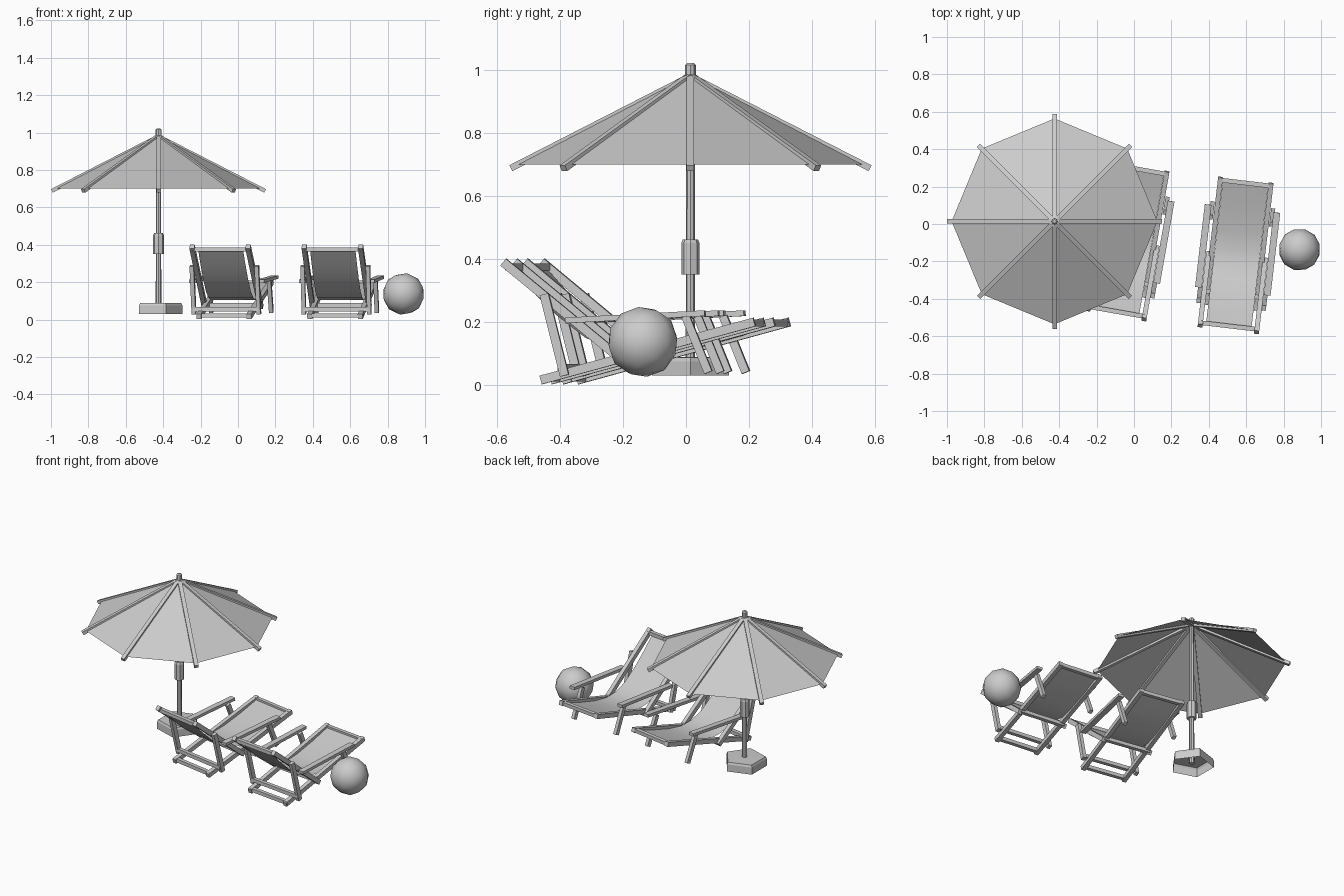
import bpy, bmesh, math
from mathutils import Matrix, Vector

if "Cube" in bpy.data.objects:
    bpy.data.objects.remove(bpy.data.objects["Cube"])


def make_object(name, bm, matrix=Matrix(), smooth=False):
    bmesh.ops.recalc_face_normals(bm, faces=bm.faces)
    for f in bm.faces:
        f.smooth = smooth
    me = bpy.data.meshes.new(name)
    bm.to_mesh(me)
    bm.free()
    ob = bpy.data.objects.new(name, me)
    ob.matrix_world = matrix
    bpy.context.collection.objects.link(ob)
    return ob


def beam(name, p, q, width, thick, matrix=Matrix(), side=(1, 0, 0)):
    """Rectangular bar from p to q; width runs along the side vector."""
    p, q, s = Vector(p), Vector(q), Vector(side)
    d = q - p
    n = d.cross(s).normalized()
    s = n.cross(d).normalized()
    m = Matrix((s * width, d, n * thick)).transposed().to_4x4()
    m.translation = (p + q) / 2
    bm = bmesh.new()
    bmesh.ops.create_cube(bm, size=1, matrix=m)
    return make_object(name, bm, matrix)


def lathe(name, profile, sides, x, y, smooth=False):
    """Revolved (radius, z) profile; zero radius makes a point."""
    bm = bmesh.new()
    rings = []
    for r, z in profile:
        count = 1 if r == 0 else sides
        rings.append([bm.verts.new((r * math.cos(2 * math.pi * i / sides),
                                    r * math.sin(2 * math.pi * i / sides), z))
                      for i in range(count)])
    for a, b in zip(rings, rings[1:]):
        for i in range(sides):
            j = (i + 1) % sides
            quad = [a[i % len(a)], a[j % len(a)], b[j % len(b)], b[i % len(b)]]
            bm.faces.new(list(dict.fromkeys(quad)))
    ob = make_object(name, bm, Matrix.Translation((x, y, 0)))
    if smooth:
        for f in ob.data.polygons:
            f.use_smooth = True
    return ob


# Parasol: open-bottomed base, pole, collar, cap, canopy and ribs
PX, PY = -0.425, 0.014
lathe("parasol_base", [(0.128, 0.03), (0.128, 0.075), (0.122, 0.088), (0, 0.09)], 5, PX, PY)
lathe("parasol_pole", [(0, 0.05), (0.015, 0.05), (0.0135, 0.99), (0, 0.99)], 8, PX, PY)
lathe("pole_collar", [(0, 0.35), (0.029, 0.35), (0.029, 0.45), (0.024, 0.462), (0, 0.462)], 8, PX, PY)
lathe("parasol_cap", [(0, 0.975), (0.017, 0.975), (0.017, 1.015), (0.01, 1.022), (0, 1.022)], 8, PX, PY)
lathe("canopy", [(0.55, 0.70), (0, 0.985)], 8, PX, PY)
for i in range(8):
    a = math.tau * i / 8
    c, s = math.cos(a), math.sin(a)
    beam("canopy_rib", (PX, PY, 0.98), (PX + 0.57 * c, PY + 0.57 * s, 0.688),
         0.024, 0.021, side=(-s, c, 0))


def deck_chair(x, y, turn):
    m = Matrix.Translation((x, y, 0)) @ Matrix.Rotation(math.radians(-turn), 4, 'Z')
    for s in (-1, 1):
        # Frame rails
        beam("back_rail", (s * .152, -.398, .39), (s * .152, -.005, .068), .026, .028, m)
        beam("seat_rail", (s * .136, -.28, .016), (s * .136, .402, .2), .026, .028, m)
        # Legs
        beam("back_leg", (s * .176, -.265, .288), (s * .176, -.2, .03), .022, .028, m)
        beam("front_leg", (s * .163, .185, .218), (s * .163, .258, .04), .022, .026, m)
        # Armrest
        beam("armrest", (s * .185, -.195, .205), (s * .185, .25, .228), .036, .018, m)
    # Crossbars: name, half width, v, z
    for name, w, v, z in (("top_bar", .15, -.382, .375), ("front_bar", .147, .388, .197),
                          ("rear_floor_bar", .15, -.262, .022), ("leg_bar", .178, -.21, .055),
                          ("lower_back_bar", .15, -.01, .078)):
        beam(name, (-w, v, z), (w, v, z), .024, .022, m, (0, 1, 0))
    # Sagging fabric sling
    path = [(-.385, .378), (-.31, .297), (-.23, .22), (-.14, .15), (-.06, .116),
            (.02, .106), (.12, .12), (.25, .155), (.388, .2)]
    bm = bmesh.new()
    rows = [[bm.verts.new((sx * .122, v, z)) for sx in (-1, 1)] for v, z in path]
    for a, b in zip(rows, rows[1:]):
        bm.faces.new((a[0], a[1], b[1], b[0]))
    make_object("fabric_sling", bm, m, True)


deck_chair(-0.027, -0.092, 10)
deck_chair(0.551, -0.166, 6.7)

# Beach ball, resting on a facet
bm = bmesh.new()
bmesh.ops.create_icosphere(bm, subdivisions=2, radius=0.113)
make_object("beach_ball", bm, Matrix.Translation((0.885, -0.137, 0.137))
            @ Matrix.Rotation(math.radians(37.4), 4, 'X'), True)
